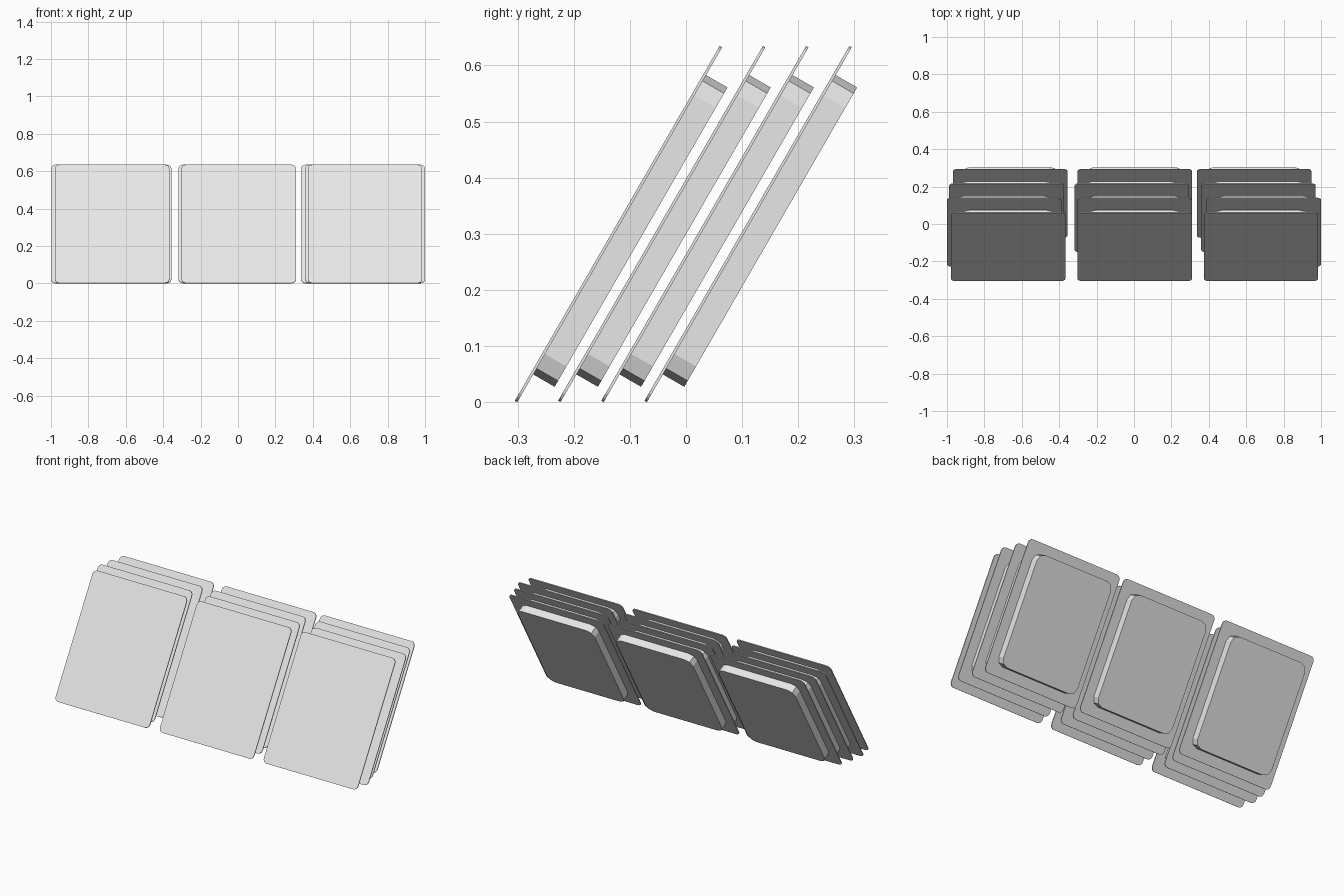
import bpy, bmesh
from math import radians, sin, cos, pi
from mathutils import Matrix

cube = bpy.data.objects.get("Cube")
if cube:
    bpy.data.objects.remove(cube, do_unlink=True)

TILT = radians(60)
WIDTH, LENGTH, THICK = 0.612, 0.73, 0.005
INSET, DEPTH = 0.057, 0.044
ROW_STEP = 0.077
START_Y, START_Z = -0.305, THICK * cos(TILT)

grey = bpy.data.materials.new("light_grey")
grey.use_nodes = True
colour = (0.8, 0.8, 0.8, 1)
grey.diffuse_color = colour
grey.node_tree.nodes["Principled BSDF"].inputs["Base Color"].default_value = colour


def rounded_slab(name, width, low, high, front, back, radius, segments):
    """Rounded rectangle in local x and y, running from depth front to back."""
    corners = [(1, high - radius), (-1, high - radius), (-1, low + radius), (1, low + radius)]
    bm = bmesh.new()
    ring = []
    for i, (side, cy) in enumerate(corners):
        for s in range(segments + 1):
            a = (i + s / segments) * pi / 2
            x = side * (width / 2 - radius) + radius * cos(a)
            ring.append(bm.verts.new((x, cy + radius * sin(a), -front)))
    face = bm.faces.new(ring)
    new = bmesh.ops.extrude_face_region(bm, geom=[face], use_keep_orig=True)
    moved = [v for v in new["geom"] if isinstance(v, bmesh.types.BMVert)]
    bmesh.ops.translate(bm, verts=moved, vec=(0, 0, front - back))
    bmesh.ops.recalc_face_normals(bm, faces=bm.faces)
    mesh = bpy.data.meshes.new(name)
    bm.to_mesh(mesh)
    bm.free()
    mesh.materials.append(grey)
    return mesh


# Thin front sheet and the thicker block fixed behind it
sheet = rounded_slab("front_sheet", WIDTH, 0, LENGTH, 0, THICK, 0.025, 4)
block = rounded_slab("back_block", WIDTH - 2 * INSET, INSET, LENGTH - INSET,
                     THICK, THICK + DEPTH, 0.042, 2)

# Leaning panels: column centres for each row, front to back
rows = [(-0.673, 0.004, 0.679),
        (-0.694, 0.004, 0.694),
        (-0.682, -0.012, 0.665),
        (-0.662, 0.004, 0.642)]
for r, centres in enumerate(rows):
    for c, x in enumerate(centres):
        place = Matrix.Translation((x, START_Y + r * ROW_STEP, START_Z)) @ Matrix.Rotation(TILT, 4, "X")
        for mesh in (sheet, block):
            part = bpy.data.objects.new(f"{mesh.name}_row{r + 1}_column{c + 1}", mesh)
            part.matrix_world = place
            bpy.context.collection.objects.link(part)
